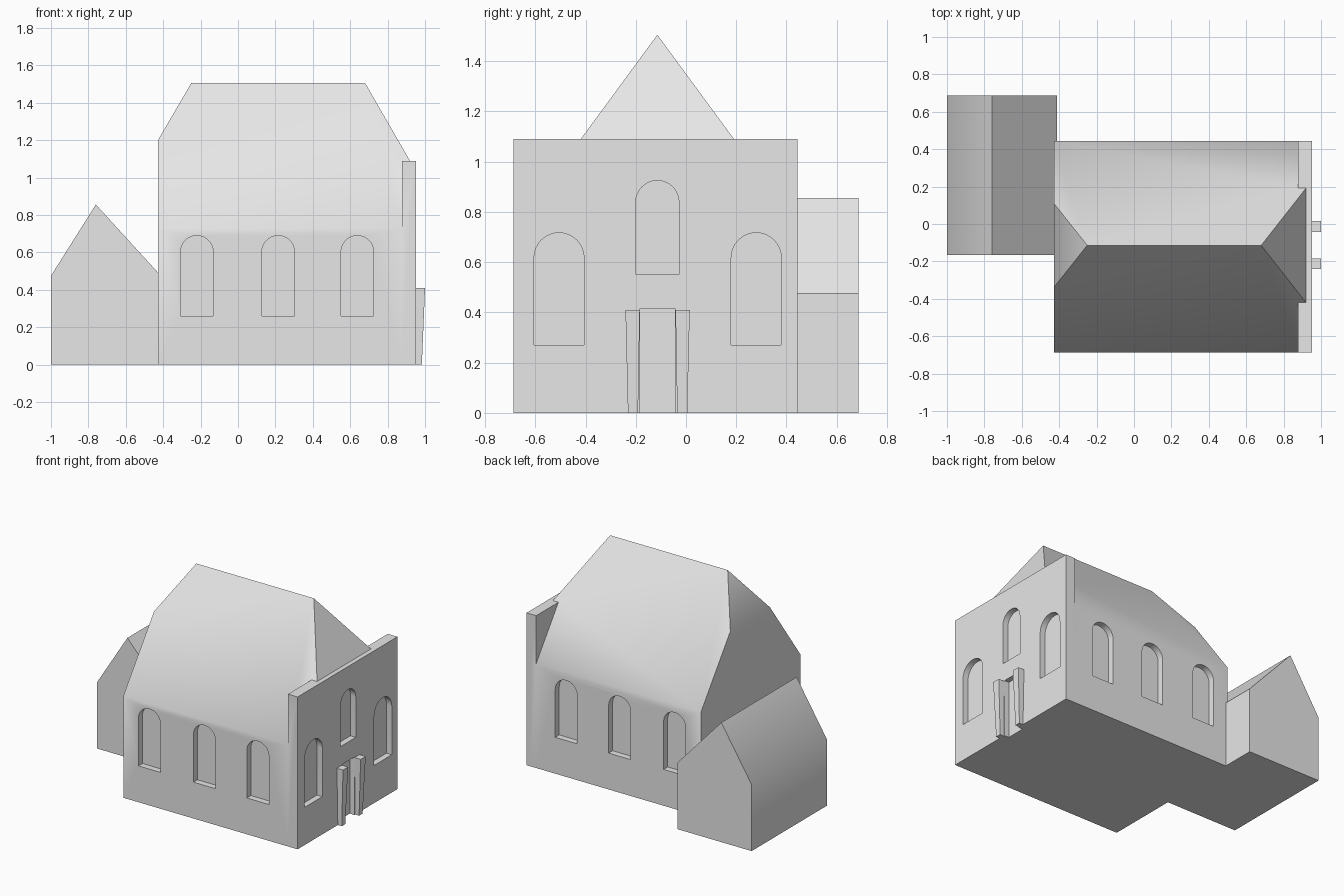
import bpy, bmesh, math

if "Cube" in bpy.data.objects:
    bpy.data.objects.remove(bpy.data.objects["Cube"])

stone = bpy.data.materials.new("pale_grey_stone")
stone.diffuse_color = (0.8, 0.8, 0.8, 1)
stone.use_nodes = True
stone.node_tree.nodes["Principled BSDF"].inputs["Base Color"].default_value = stone.diffuse_color


def hull(name, points):
    """Closed convex solid around a few corner points."""
    bm = bmesh.new()
    for p in points:
        bm.verts.new(p)
    bmesh.ops.convex_hull(bm, input=bm.verts[:])
    bmesh.ops.dissolve_limit(bm, angle_limit=math.radians(1), verts=bm.verts[:], edges=bm.edges[:])
    bmesh.ops.recalc_face_normals(bm, faces=bm.faces[:])
    me = bpy.data.meshes.new(name)
    bm.to_mesh(me)
    bm.free()
    me.materials.append(stone)
    ob = bpy.data.objects.new(name, me)
    bpy.context.collection.objects.link(ob)
    return ob


def box(name, x0, x1, y0, y1, z0, z1):
    return hull(name, [(x, y, z) for x in (x0, x1) for y in (y0, y1) for z in (z0, z1)])


def arch_cutter(a, b, z0, z1, d0, d1, along_x):
    """Round-topped window shape from a to b, cutting depth d0 to d1."""
    r, c = (b - a) / 2, (a + b) / 2
    prof = [(a, z0), (b, z0)]
    prof += [(c + r * math.cos(math.pi * i / 16), z1 - r + r * math.sin(math.pi * i / 16))
             for i in range(17)]
    return hull("window_cutter", [(d, u, z) if along_x else (u, d, z)
                                  for d in (d0, d1) for u, z in prof])


def combine(ob, other, operation):
    mod = ob.modifiers.new("cut", 'BOOLEAN')
    mod.operation, mod.object, mod.solver = operation, other, 'EXACT'
    bpy.context.view_layer.objects.active = ob
    bpy.ops.object.modifier_apply(modifier=mod.name)
    bpy.data.objects.remove(other)


# Main hall: walls and half-hipped roof in one solid
X0, X1, Y0, Y1 = -0.428, 0.92, -0.686, 0.443
RY, RZ, SLOPE = -0.114, 1.505, 1.36


def roof_z(y):
    return RZ - abs(y - RY) * SLOPE


pts = [(x, y, z) for x in (X0, X1) for y in (Y0, Y1) for z in (0, roof_z(y))]
pts += [(-0.25, RY, RZ), (0.68, RY, RZ)]
for s in (-1, 1):
    pts.append((X0, RY + s * 0.224, roof_z(RY + 0.224)))
    pts.append((X1, RY + s * 0.306, roof_z(RY + 0.306)))
hall = hull("main_hall", pts)

# Entrance facade with flat parapet
combine(hall, box("facade", 0.876, 0.952, Y0, Y1, 0, 1.09), 'UNION')

# Side windows, front and back
for x in (-0.22, 0.215, 0.638):
    for d0, d1 in ((Y0 - 0.1, Y0 + 0.045), (Y1 - 0.045, Y1 + 0.1)):
        combine(hall, arch_cutter(x - 0.087, x + 0.087, 0.26, 0.69, d0, d1, False), 'DIFFERENCE')

# Facade windows and door recess
for a, b, z0, z1 in ((-0.605, -0.406, 0.27, 0.717), (0.18, 0.379, 0.27, 0.717),
                     (-0.2, -0.028, 0.55, 0.925)):
    combine(hall, arch_cutter(a, b, z0, z1, 0.91, 1.1, True), 'DIFFERENCE')
combine(hall, box("door_cutter", 0.915, 1.1, -0.183, -0.043, -0.1, 0.415), 'DIFFERENCE')

# Tapered door posts
posts = []
for side, s in (("left", -1), ("right", 1)):
    c = -0.113
    corners = []
    for z, inner, outer, front in ((0, 0.078, 0.118, 0.983), (0.41, 0.071, 0.128, 1.0)):
        corners += [(x, c + s * w, z) for x in (0.94, front) for w in (inner, outer)]
    posts.append(hull(side + "_door_post", corners))

# Gabled annex behind the left end
annex = hull("annex", [(x, y, z) for y in (-0.165, 0.686)
                       for x, z in ((-1, 0), (-0.412, 0), (-0.412, 0.475), (-0.76, 0.856), (-1, 0.475))])

# Soft eaves, crisp corners
bpy.ops.object.select_all(action='DESELECT')
for ob in (hall, annex):
    ob.select_set(True)
bpy.context.view_layer.objects.active = hall
bpy.ops.object.shade_smooth_by_angle(angle=math.radians(40))
